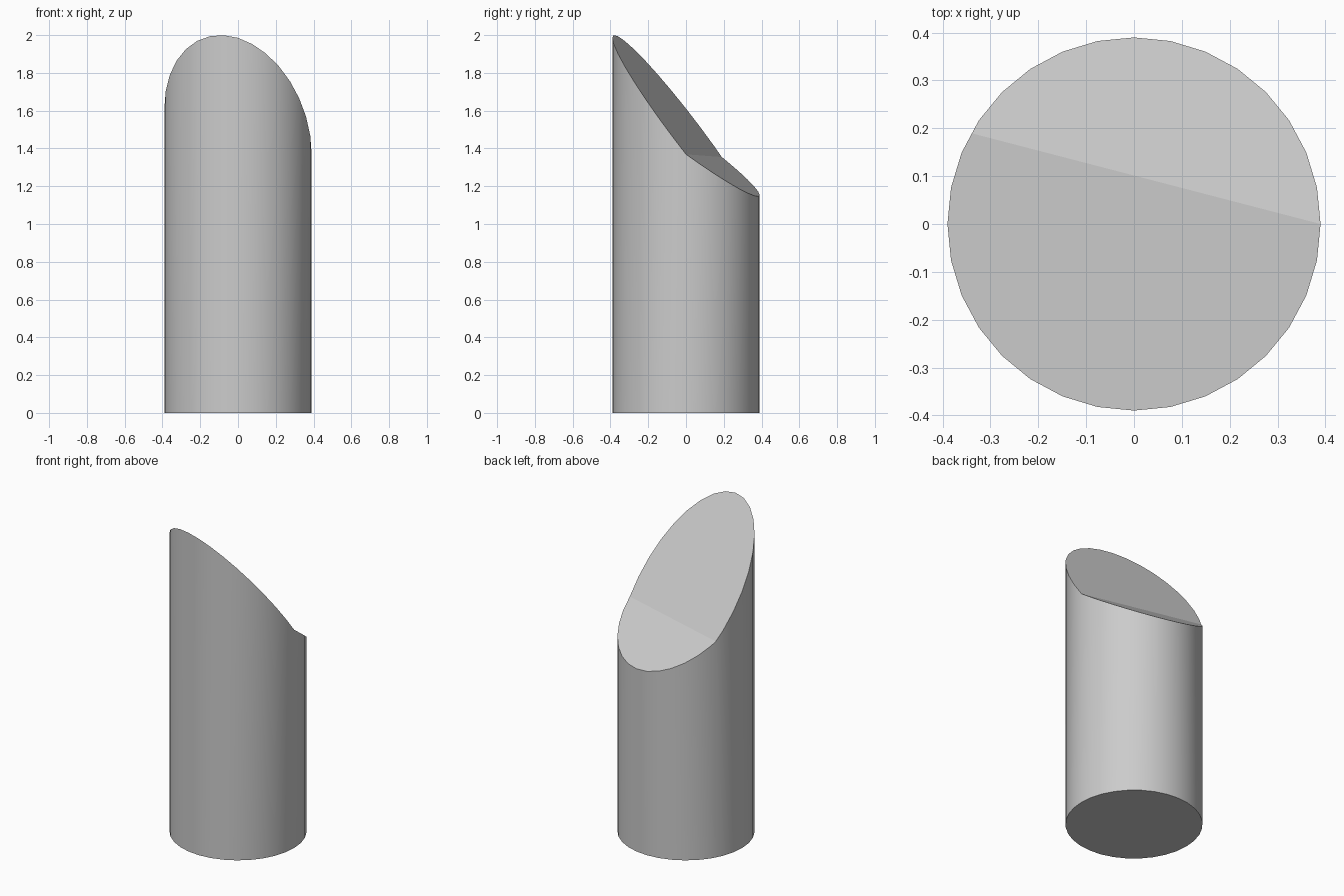
import bpy, bmesh, math
from mathutils import Vector

cube = bpy.data.objects.get("Cube")
if cube:
    bpy.data.objects.remove(cube, do_unlink=True)

RADIUS, SIDES = 0.39, 32
CREASE_NORMAL = Vector((0.26, 1, 0))
CREASE_POINT = Vector((RADIUS, 0, 0))

# Plain grey
grey = bpy.data.materials.new("light_grey")
grey.use_nodes = True
color = (0.6, 0.6, 0.6, 1)
grey.diffuse_color = color
grey.node_tree.nodes["Principled BSDF"].inputs["Base Color"].default_value = color


def top_height(co):
    """Steep front slope, easing to a gentler slope behind the crease."""
    steep = 1.49 - 0.31 * co.x - 1.27 * co.y
    behind = CREASE_NORMAL.dot(Vector((co.x, co.y, 0)) - CREASE_POINT)
    return steep + 0.55 * max(behind, 0)


# Upright cylinder, split along the crease, its top ring raised to the slopes
bm = bmesh.new()
bmesh.ops.create_cone(bm, cap_ends=True, segments=SIDES, radius1=RADIUS,
                      radius2=RADIUS, depth=1)
# start a corner exactly on +x
first = bm.verts[:][0].co
step = 2 * math.pi / SIDES
turn = -(math.atan2(first.y, first.x) % step)
for v in bm.verts:
    angle = math.atan2(v.co.y, v.co.x) + turn
    v.co = (RADIUS * math.cos(angle), RADIUS * math.sin(angle), v.co.z)
bmesh.ops.bisect_plane(bm, geom=bm.verts[:] + bm.edges[:] + bm.faces[:],
                       dist=0.0001, plane_co=CREASE_POINT, plane_no=CREASE_NORMAL)
for v in bm.verts:
    v.co.z = top_height(v.co) if v.co.z > 0 else 0
bmesh.ops.recalc_face_normals(bm, faces=bm.faces[:])

mesh = bpy.data.meshes.new("cut_cylinder")
bm.to_mesh(mesh)
bm.free()
mesh.materials.append(grey)
body = bpy.data.objects.new("cut_cylinder", mesh)
bpy.context.collection.objects.link(body)

# Round wall smooth, rims and crease sharp
bpy.context.view_layer.objects.active = body
body.select_set(True)
bpy.ops.object.shade_smooth_by_angle(angle=math.radians(15))
